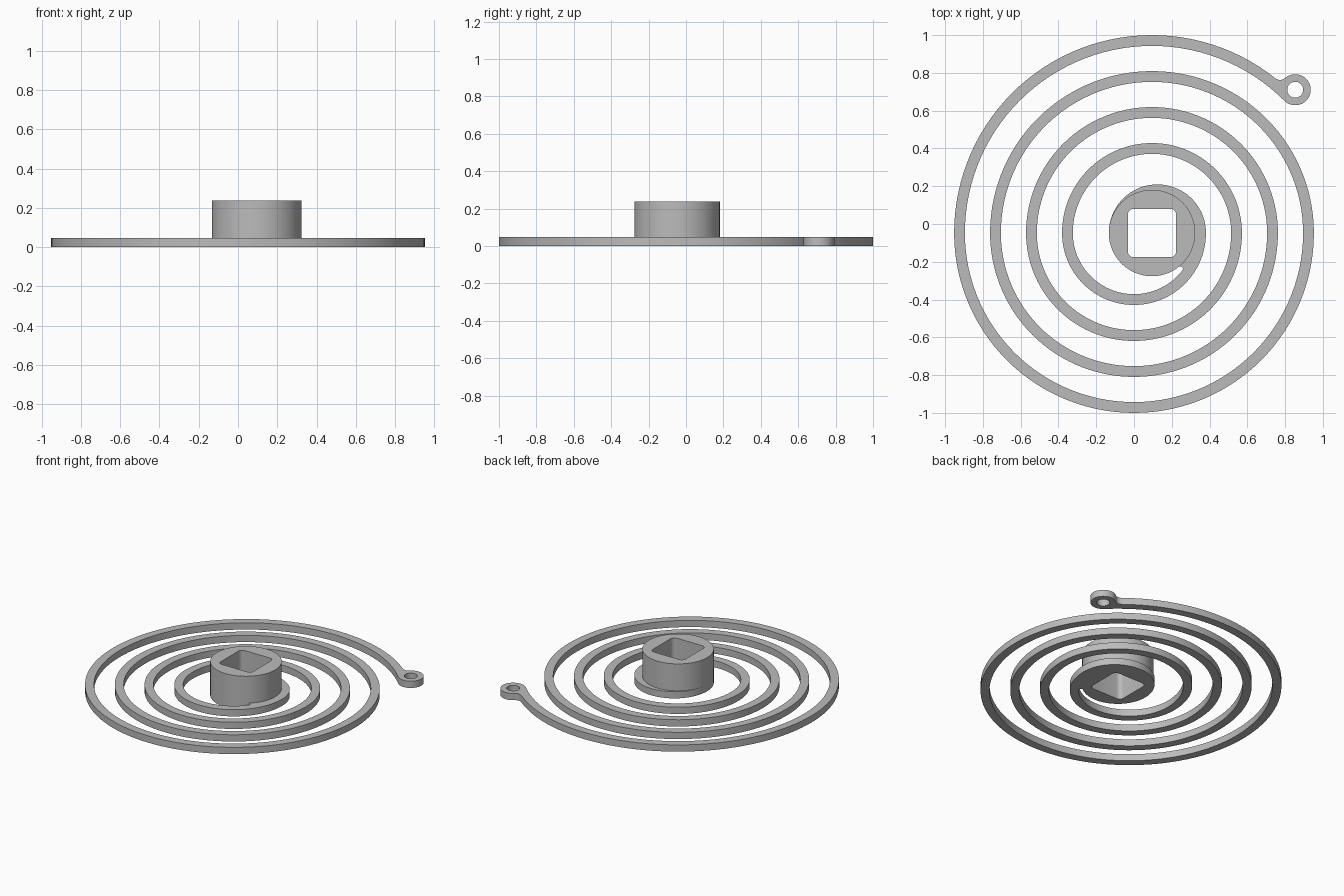
import bpy, bmesh
from math import sin, cos, atan2, acos, degrees, radians, hypot

if "Cube" in bpy.data.objects:
    bpy.data.objects.remove(bpy.data.objects["Cube"], do_unlink=True)

U = 2 / 105                      # design unit
Y0 = -2.5 * U
LOWER, UPPER = (0, Y0), (5 * U, Y0)   # centres of lower and upper half turns
WIDTH = 3 * U
PLATE_H, HUB_TOP = 2.5 * U, 12.5 * U
HUB_R = 12 * U
STEP = 3.0

mat = bpy.data.materials.new("grey metal")
mat.use_nodes = True
grey = (0.5, 0.5, 0.5, 1)
mat.diffuse_color = grey
mat.node_tree.nodes["Principled BSDF"].inputs["Base Color"].default_value = grey


def arc(c, r, a0, a1, step=STEP):
    n = max(4, round(abs(a1 - a0) / step))
    angles = [radians(a0 + (a1 - a0) * i / n) for i in range(n + 1)]
    return [(c[0] + r * cos(a), c[1] + r * sin(a)) for a in angles]


def angle(a, b):
    return degrees(atan2(b[1] - a[1], b[0] - a[0]))


def meet(c1, r1, c2, r2, side):
    """Crossing point of two circles."""
    d = hypot(c2[0] - c1[0], c2[1] - c1[1])
    turn = acos((d * d + r1 * r1 - r2 * r2) / (2 * d * r1))
    a = radians(angle(c1, c2)) + side * turn
    return (c1[0] + r1 * cos(a), c1[1] + r1 * sin(a))


def rounded_square(c, half, r):
    pts = []
    for a, sx, sy in ((0, 1, 1), (90, -1, 1), (180, -1, -1), (270, 1, -1)):
        k = half - r
        pts += arc((c[0] + sx * k, c[1] + sy * k), r, a, a + 90, 15)
    return pts


def slab(name, loops, z0, z1):
    """Extrude an outline with holes between two heights."""
    curve = bpy.data.curves.new(name, 'CURVE')
    curve.dimensions = '2D'
    curve.fill_mode = 'BOTH'
    curve.extrude = (z1 - z0) / 2
    for loop in loops:
        clean = [p for i, p in enumerate(loop)
                 if hypot(p[0] - loop[i - 1][0], p[1] - loop[i - 1][1]) > 1e-5]
        spline = curve.splines.new('POLY')
        spline.points.add(len(clean) - 1)
        for point, (x, y) in zip(spline.points, clean):
            point.co = (x, y, 0, 1)
        spline.use_cyclic_u = True
    ob = bpy.data.objects.new(name, curve)
    bpy.context.collection.objects.link(ob)
    bpy.ops.object.select_all(action='DESELECT')
    ob.select_set(True)
    bpy.context.view_layer.objects.active = ob
    bpy.ops.object.convert(target='MESH')
    ob = bpy.context.view_layer.objects.active
    bm = bmesh.new()
    bm.from_mesh(ob.data)
    bmesh.ops.remove_doubles(bm, verts=bm.verts, dist=1e-5)
    bmesh.ops.translate(bm, verts=bm.verts, vec=(0, 0, (z0 + z1) / 2))
    bmesh.ops.recalc_face_normals(bm, faces=bm.faces)
    bm.to_mesh(ob.data)
    bm.free()
    ob.data.materials.clear()
    ob.data.materials.append(mat)
    bpy.ops.object.shade_smooth_by_angle(angle=radians(30))
    return ob


# Eyelet and the fillet joining it to the outer end of the spiral
R_OUT = 55 * U
EYE_R = 0.082
reach = R_OUT - WIDTH + EYE_R
eye = (UPPER[0] + reach * cos(radians(45)), UPPER[1] + reach * sin(radians(45)))
F = 0.04
fillet = meet(UPPER, R_OUT + F, eye, EYE_R + F, 1)
fillet_a = angle(UPPER, fillet)

# Rounded end of the slot between hub and first turn
S = 0.0135
slot = meet(UPPER, HUB_R + S, LOWER, 20 * U - WIDTH - S, 1)
if slot[1] > Y0:
    slot = meet(UPPER, HUB_R + S, LOWER, 20 * U - WIDTH - S, -1)

# Outer edge of the spiral, from the hub outwards
outline = arc((6.5 * U, Y0), 13.5 * U, 180, 0)
for i in range(4):
    outline += arc(LOWER, (20 + 10 * i) * U, 0, -180)
    outline += arc(UPPER, (25 + 10 * i) * U, 180, 0 if i < 3 else fillet_a)

# Round the eyelet
start = fillet_a + 180
end = angle(fillet, eye)
outline += arc(fillet, F, start, start + (end - start) % 360, 10)
start = angle(eye, fillet)
outline += arc(eye, EYE_R, start, start - (start - 225) % 360, 8)

# Inner edge of the spiral, back to the slot and round the hub
slot_a = angle(LOWER, slot)
for i in reversed(range(4)):
    outline += arc(UPPER, (25 + 10 * i) * U - WIDTH, 45 if i == 3 else 0, 180)
    outline += arc(LOWER, (20 + 10 * i) * U - WIDTH, -180, 0 if i else slot_a)
end = angle(slot, UPPER)
outline += arc(slot, S, slot_a, slot_a + (end - slot_a) % 360, 20)
outline += arc(UPPER, HUB_R, angle(UPPER, slot), -180)

socket = rounded_square(UPPER, 6.7 * U, 0.03)
eye_hole = arc(eye, 0.042, 0, 360, 10)

slab("spiral_spring", [outline, socket, eye_hole], 0, PLATE_H)
slab("hub", [arc(UPPER, HUB_R, 0, 360), socket], PLATE_H, HUB_TOP)
